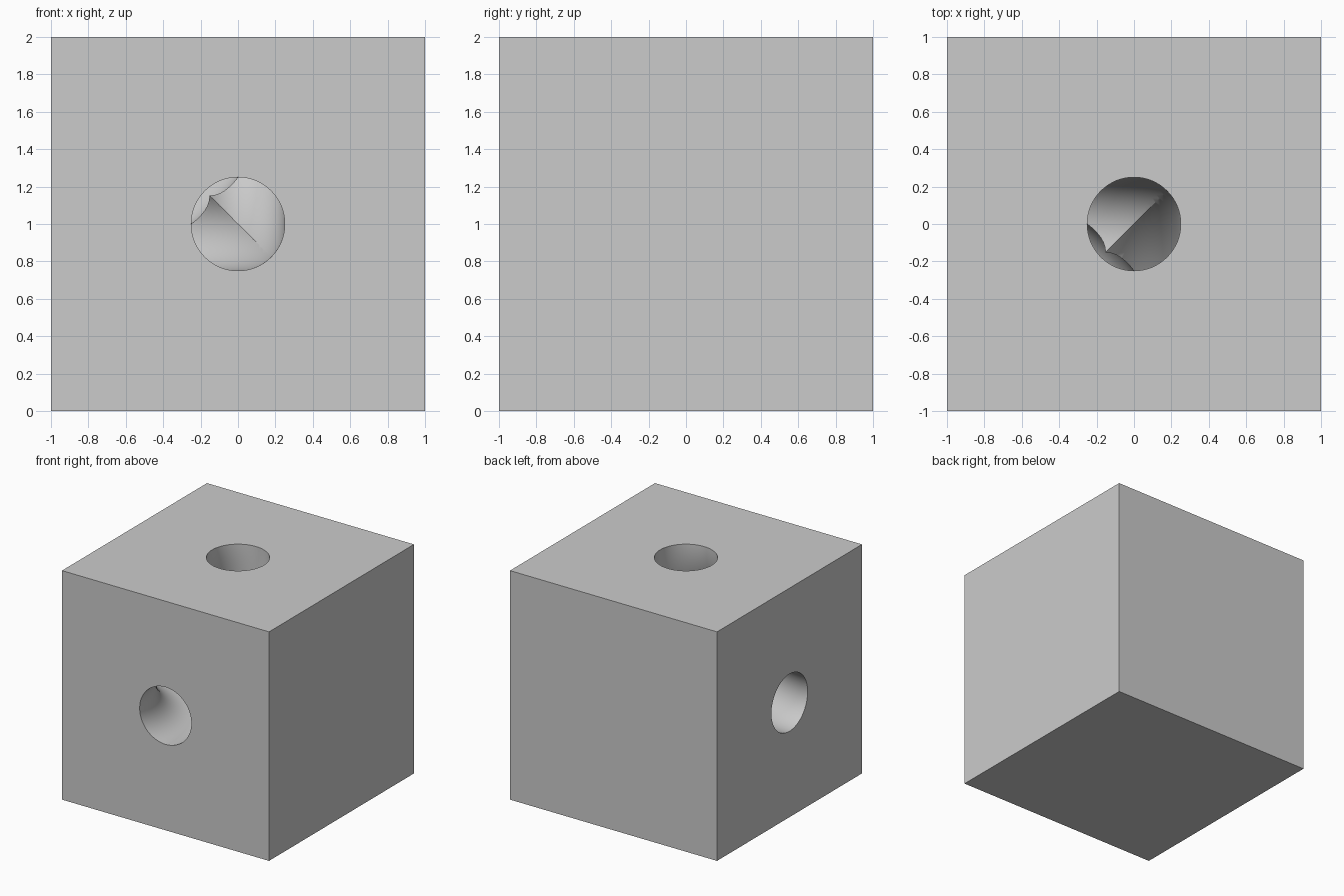
import bpy, bmesh
from math import sin, cos, pi, radians
from mathutils import Vector

if "Cube" in bpy.data.objects:
    bpy.data.objects.remove(bpy.data.objects["Cube"])

BORE = 0.25     # tunnel radius
SIDES = 64      # sides of the tunnel cross-section
STEPS = 48      # rings along each bend


def bent_tunnel(name, corner, u, v):
    """Quarter-torus cutter bending around a cube edge (the axis passes through corner)."""
    corner, u, v = Vector(corner), Vector(u), Vector(v)
    w = u.cross(v)
    bm = bmesh.new()
    rings = []
    over = radians(4)                       # run slightly past both faces
    for i in range(STEPS + 1):
        t = -over + (pi / 2 + 2 * over) * i / STEPS
        radial = u * cos(t) + v * sin(t)
        ring = []
        for k in range(SIDES):
            a = 2 * pi * k / SIDES
            ring.append(bm.verts.new(corner + radial * (1 + BORE * cos(a)) + w * BORE * sin(a)))
        rings.append(ring)
    for r0, r1 in zip(rings, rings[1:]):
        for k in range(SIDES):
            n = (k + 1) % SIDES
            bm.faces.new((r0[k], r0[n], r1[n], r1[k]))
    bm.faces.new(rings[0])
    bm.faces.new(rings[-1])
    bmesh.ops.recalc_face_normals(bm, faces=bm.faces)
    mesh = bpy.data.meshes.new(name)
    bm.to_mesh(mesh)
    bm.free()
    ob = bpy.data.objects.new(name, mesh)
    bpy.context.collection.objects.link(ob)
    ob.hide_render = True
    return ob


# Solid cube
bpy.ops.mesh.primitive_cube_add(size=2, location=(0, 0, 1))
cube = bpy.context.object
cube.name = "drilled_cube"

# Curved tunnels linking the front, left and top openings
X, Y, Z = (1, 0, 0), (0, 1, 0), (0, 0, -1)
cutters = [
    bent_tunnel("front_left_tunnel", (-1, -1, 1), X, Y),
    bent_tunnel("front_top_tunnel", (0, -1, 2), Y, Z),
    bent_tunnel("left_top_tunnel", (-1, 0, 2), X, Z),
]
for c in cutters:
    mod = cube.modifiers.new(c.name, 'BOOLEAN')
    mod.operation = 'DIFFERENCE'
    mod.solver = 'EXACT'
    mod.object = c
    bpy.context.view_layer.objects.active = cube
    bpy.ops.object.modifier_apply(modifier=mod.name)
for c in cutters:
    bpy.data.objects.remove(c, do_unlink=True)

# Smooth tunnels, sharp cube edges
bpy.ops.object.select_all(action='DESELECT')
cube.select_set(True)
bpy.context.view_layer.objects.active = cube
bpy.ops.object.shade_smooth_by_angle(angle=radians(30))
